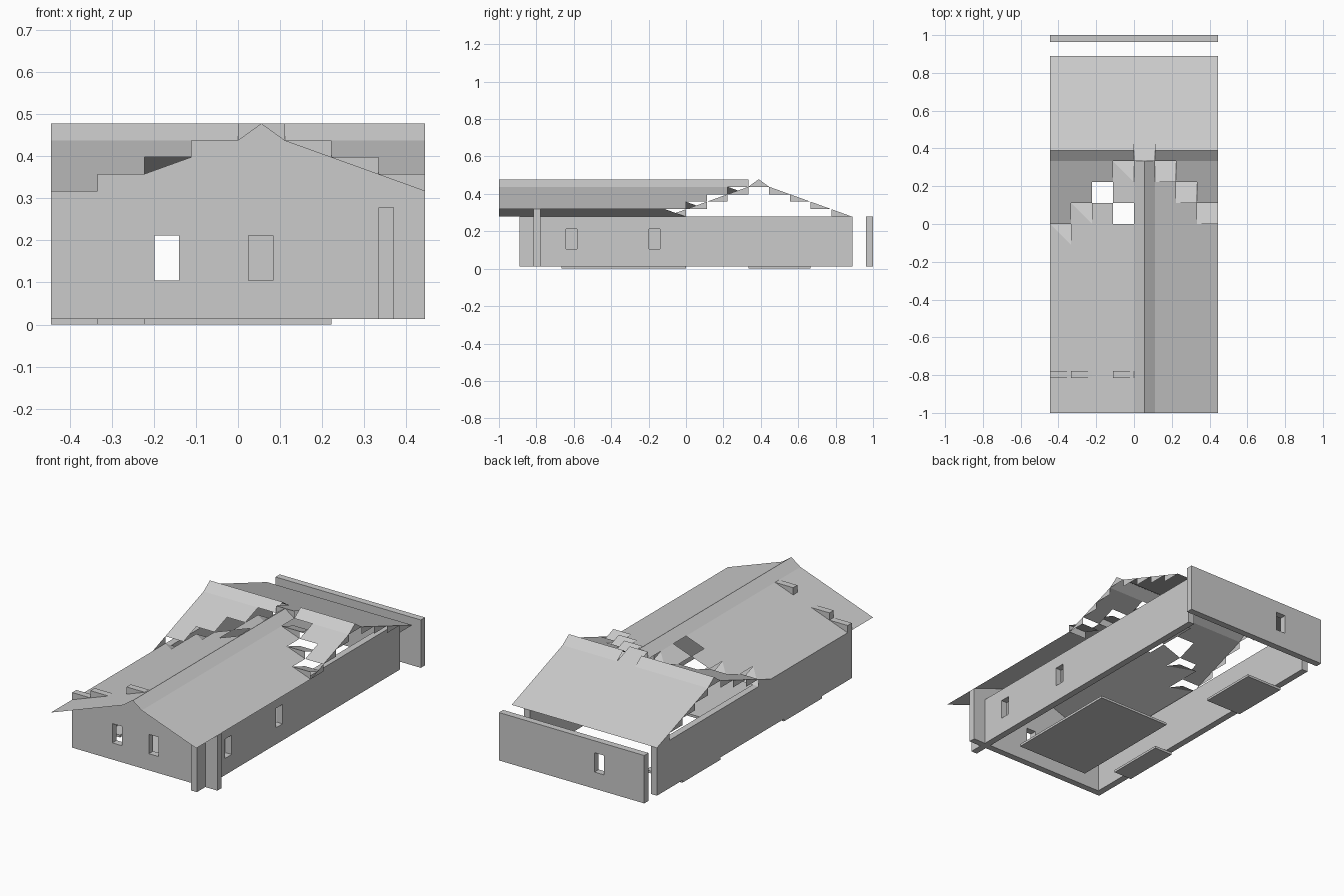
import bpy, bmesh

if "Cube" in bpy.data.objects:
    bpy.data.objects.remove(bpy.data.objects["Cube"])

U = 1 / 9        # building module
H = 0.04         # roof rise per module
EAVE = 0.278
BASE = 0.013
T = 0.037        # wall thickness


def finish(name, bm):
    bmesh.ops.remove_doubles(bm, verts=bm.verts, dist=1e-5)
    me = bpy.data.meshes.new(name)
    bm.to_mesh(me)
    bm.free()
    ob = bpy.data.objects.new(name, me)
    bpy.context.collection.objects.link(ob)
    return ob


def box(name, x0, x1, y0, y1, z0, z1):
    bm = bmesh.new()
    bmesh.ops.create_cube(bm, size=1)
    for v in bm.verts:
        v.co = ((x0 + x1) / 2 + v.co.x * (x1 - x0),
                (y0 + y1) / 2 + v.co.y * (y1 - y0),
                (z0 + z1) / 2 + v.co.z * (z1 - z0))
    return finish(name, bm)


def cut(ob, *dims):
    c = box("window_cutter", *dims)
    c.hide_render = True
    c.hide_set(True)
    m = ob.modifiers.new("window", 'BOOLEAN')
    m.object = c
    m.solver = 'EXACT'


def poly(bm, pts, flip=False):
    # points in modules for x, y and in roof steps for z
    vs = [bm.verts.new((x * U, y * U, EAVE + z * H)) for x, y, z in pts]
    bm.faces.new(vs[::-1] if flip else vs)


def patch(bm, x0, x1, y0, y1, z, flip=False):
    poly(bm, [(x, y, z(x, y)) for x, y in
              ((x0, y0), (x1, y0), (x1, y1), (x0, y1))], flip)


# front wall with gable and stepped blocks that poke through the roof
bm = bmesh.new()
prof = [(-4 * U, BASE), (4 * U, BASE)] + [
    (x * U, EAVE + s * H) for x, s in
    ((4, 1), (1, 4), (.5, 5), (0, 4), (-1, 4), (-1, 3), (-2, 2),
     (-3, 2), (-3, 1), (-4, 1))]
yf = -7 * U - T
face = bm.faces.new([bm.verts.new((x, yf, z)) for x, z in prof])
ext = bmesh.ops.extrude_face_region(bm, geom=[face])
for g in ext["geom"]:
    if isinstance(g, bmesh.types.BMVert):
        g.co.y += T
bmesh.ops.recalc_face_normals(bm, faces=bm.faces)
front = finish("front_wall", bm)
W0, W1 = 0.105, 0.212
for x in (-0.198, 0.025):
    cut(front, x, x + 0.058, yf - .05, yf + .1, W0, W1)

# side walls and the detached back wall
right = box("right_wall", 3 * U, 3 * U + T, -8 * U, 8 * U, BASE, EAVE)
for y in (-0.642, -0.198):
    cut(right, 0.3, 0.42, y, y + 0.058, W0, W1)
box("left_wall", -4 * U, -4 * U + T, -7 * U, 8 * U, BASE, EAVE)
back = box("back_wall", -4 * U, 4 * U, 1 - T, 1, BASE, EAVE)
cut(back, -0.198, -0.14, 0.9, 1.1, W0, W1)

# floor slabs
for x0, x1, y0, y1 in ((-2, 2, -6, 0), (-4, -2, 3, 6), (-4, -3, -5, -2)):
    box("floor_slab", x0 * U, x1 * U, y0 * U, y1 * U, 0, BASE)

# main roof: columns stepping back along the valleys
bm = bmesh.new()
def left(x, y): return x + 4
def rght(x, y): return 5 - x
for i in range(-4, 0):
    for j in range(-9, i + 3):
        if (i, j) != (-1, 0):      # missing panel
            patch(bm, i, i + 1, j, j + 1, left)
for i in range(1, 4):
    for j in range(-9, 3 - i):
        patch(bm, i, i + 1, j, j + 1, rght)
for j in range(-9, 3):             # ridge cap
    patch(bm, 0, .5, j, j + 1, lambda x, y: 4 + 2 * x)
    patch(bm, .5, 1, j, j + 1, lambda x, y: 6 - 2 * x)
finish("main_roof", bm)

# cross roof: inward-facing slopes and ridge cap
bm = bmesh.new()
def frnt(x, y): return y + 1
def rear(x, y): return 8 - y
for i in range(-4, 4):
    for j in range(4, 8):
        patch(bm, i, i + 1, j, j + 1, rear, True)
    if i == 0:
        continue
    for j in range(i + 4 if i < 0 else 4 - i, 3):
        patch(bm, i, i + 1, j, j + 1, frnt, True)
    patch(bm, i, i + 1, 3, 3.5, lambda x, y: 4 + 2 * (y - 3))
    patch(bm, i, i + 1, 3.5, 4, lambda x, y: 4 + 2 * (4 - y))
finish("cross_roof", bm)

# saw-tooth end triangles of the cross roof
bm = bmesh.new()
for x, first in ((-4, -1), (4, 0)):
    for j in range(first, 3):
        poly(bm, [(x, j, j + 1), (x, j + 1, j + 1), (x, j + 1, j + 2)], x < 0)
    for j in range(4, 8):
        poly(bm, [(x, j, 7 - j), (x, j + 1, 7 - j), (x, j, 8 - j)], x < 0)
    poly(bm, [(x, 3, 4), (x, 4, 4), (x, 3.5, 5)], x < 0)
finish("roof_end_triangles", bm)

# left valley tiles, peaked at one corner
bm = bmesh.new()
for i in (-4, -3, -1):
    j, z = i + 3, i + 4
    bl, br, tr, tl = ((i, j, z), (i + 1, j, z + 1),
                      (i + 1, j + 1, z), (i, j + 1, z))
    poly(bm, [bl, br, tl])
    poly(bm, [br, tr, tl])
finish("left_valley_tiles", bm)

# right valley tiles, tilted up toward the front
bm = bmesh.new()
for i in range(0, 4):
    j, z = 3 - i, 4 - i
    patch(bm, i, i + 1, j, j + 1, lambda x, y: z + (j + 1 - y), True)
    poly(bm, [(i, j, z), (i + 1, j, z), (i + 1, j, z + 1), (i, j, z + 1)])
finish("right_valley_tiles", bm)
